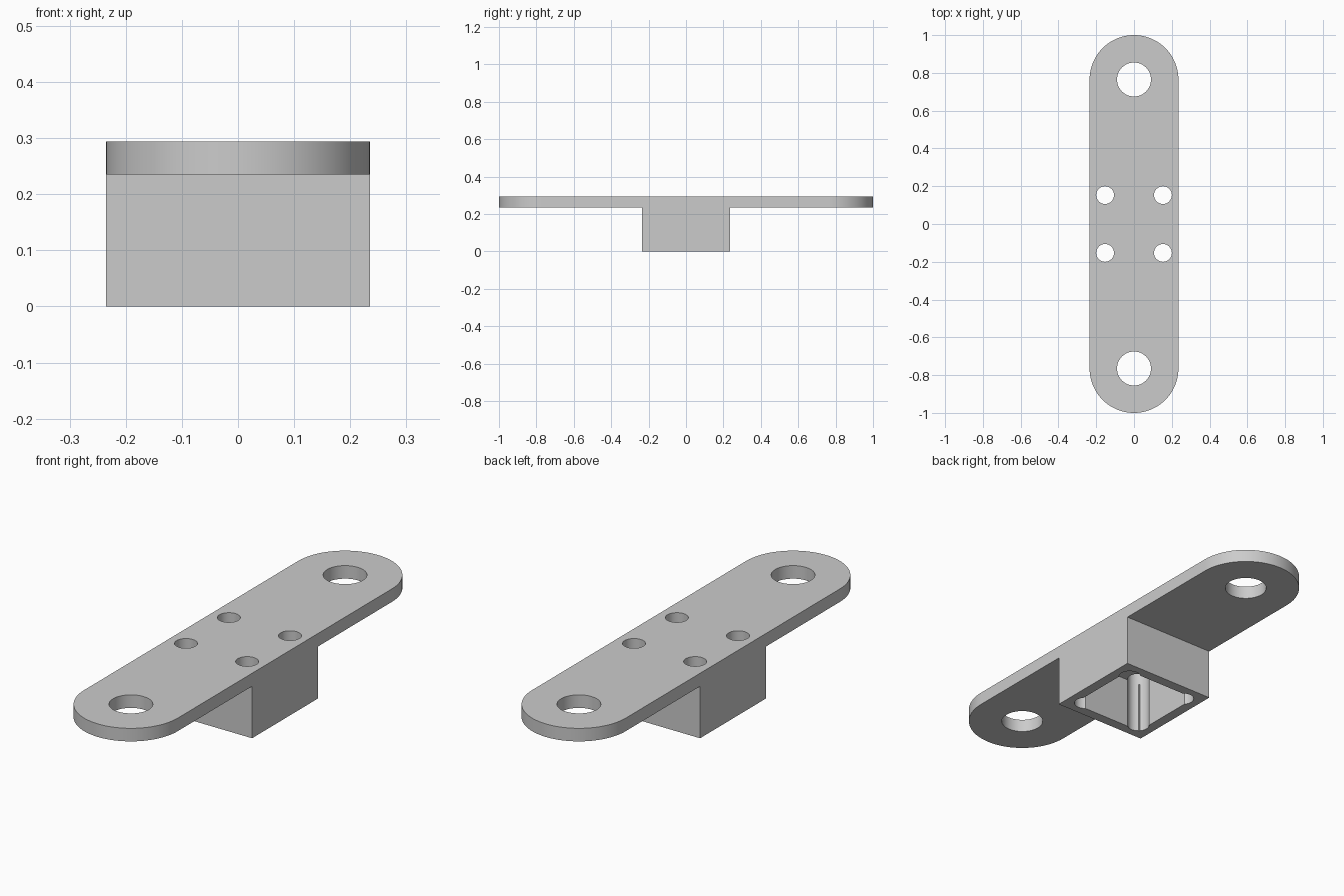
import bpy, bmesh
from math import pi, sin, cos

cube = bpy.data.objects.get("Cube")
if cube:
    bpy.data.objects.remove(cube, do_unlink=True)

WIDTH = 0.235       # half width of plate and block
END = 0.765         # centre of each rounded end
TOP = 0.294
PLATE_Z = 0.235     # underside of plate
CAVITY = 0.188      # half width of the hollow
SCREW = 0.153       # screw hole offset

grey = bpy.data.materials.new("plain grey")
grey.use_nodes = True
colour = (0.6, 0.6, 0.6, 1)
grey.diffuse_color = colour
grey.node_tree.nodes["Principled BSDF"].inputs["Base Color"].default_value = colour


def prism(name, outline, z0, z1):
    """Extrude a flat outline from z0 to z1."""
    bm = bmesh.new()
    face = bm.faces.new([bm.verts.new((x, y, z0)) for x, y in outline])
    new = bmesh.ops.extrude_face_region(bm, geom=[face])["geom"]
    bmesh.ops.translate(bm, vec=(0, 0, z1 - z0),
                        verts=[v for v in new if isinstance(v, bmesh.types.BMVert)])
    bmesh.ops.recalc_face_normals(bm, faces=bm.faces)
    mesh = bpy.data.meshes.new(name)
    bm.to_mesh(mesh)
    bm.free()
    mesh.materials.append(grey)
    obj = bpy.data.objects.new(name, mesh)
    bpy.context.collection.objects.link(obj)
    return obj


def arc(x, y, r, start, end, steps):
    angles = [start + (end - start) * i / steps for i in range(steps + 1)]
    return [(x + r * cos(a), y + r * sin(a)) for a in angles]


def square(h):
    return [(-h, -h), (h, -h), (h, h), (-h, h)]


def combine(target, other, operation):
    """Apply a boolean and discard the helper."""
    mod = target.modifiers.new("boolean", "BOOLEAN")
    mod.operation, mod.object, mod.solver = operation, other, "EXACT"
    bpy.context.view_layer.objects.active = target
    bpy.ops.object.modifier_apply(modifier=mod.name)
    bpy.data.objects.remove(other, do_unlink=True)


def drill(target, x, y, r, z0):
    hole = prism("hole_cutter", arc(x, y, r, 0, 2 * pi, 48)[:-1], z0, TOP + 0.1)
    hole.hide_render = True
    combine(target, hole, "DIFFERENCE")


# Long plate with rounded ends
outline = arc(0, END, WIDTH, 0, pi, 40) + arc(0, -END, WIDTH, pi, 2 * pi, 40)
bracket = prism("mounting_bracket", outline, PLATE_Z, TOP)

# Square block under the plate, flush with its long sides
combine(bracket, prism("block", square(WIDTH), 0, PLATE_Z + 0.03), "UNION")

# Hollow open at the bottom
combine(bracket, prism("cavity_cutter", square(CAVITY), -0.1, PLATE_Z), "DIFFERENCE")

# Large end holes, and screw holes running down the hollow's corners
for sy in (-1, 1):
    drill(bracket, 0, sy * END, 0.09, 0.1)
    for sx in (-1, 1):
        drill(bracket, sx * SCREW, sy * SCREW, 0.047, -0.1)

bpy.ops.object.select_all(action="DESELECT")
bracket.select_set(True)
bpy.context.view_layer.objects.active = bracket
bpy.ops.object.shade_smooth_by_angle(angle=pi / 6)
